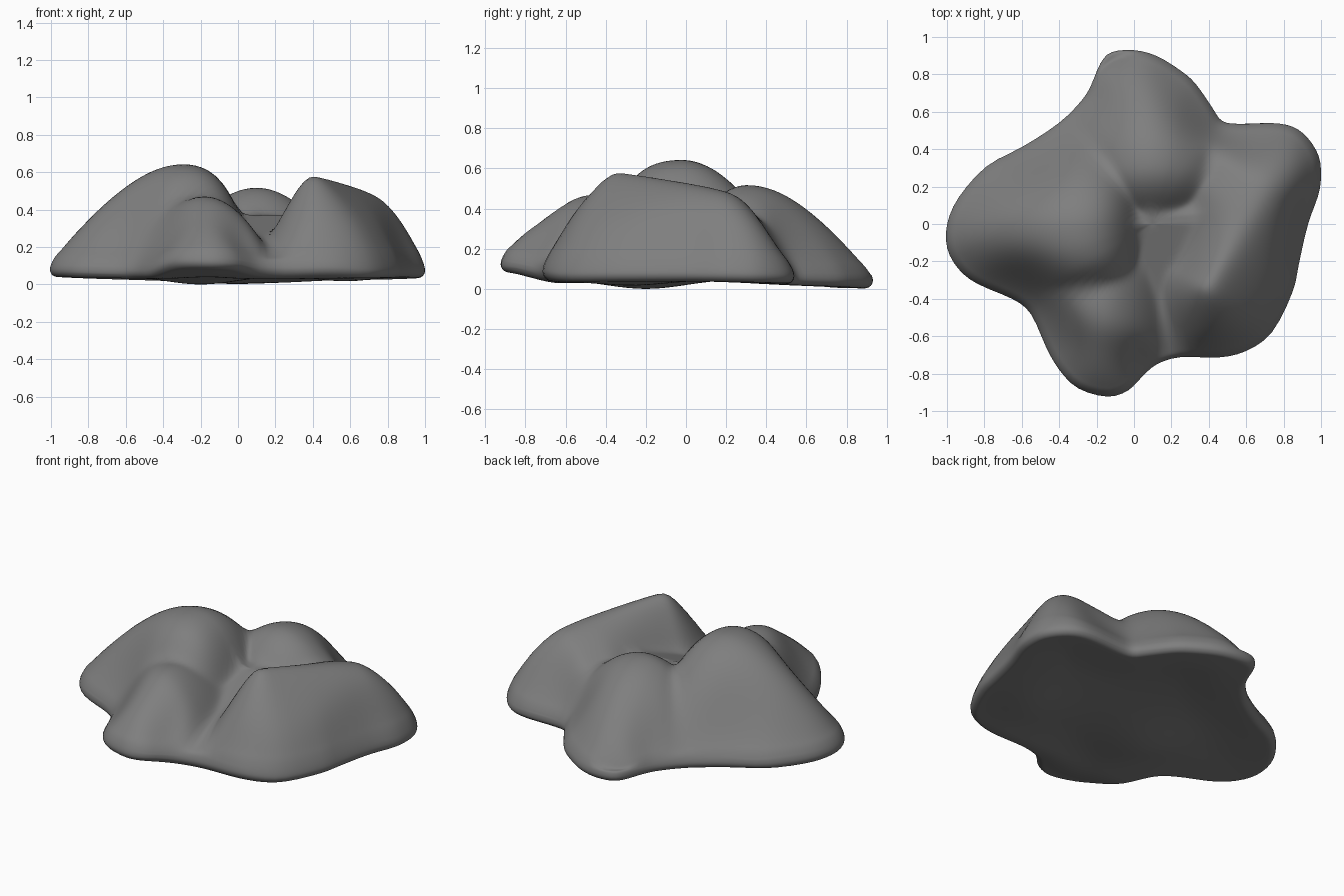
import bpy
import math
from mathutils import Vector, kdtree

cube = bpy.data.objects.get("Cube")
if cube:
    bpy.data.objects.remove(cube, do_unlink=True)

# Footprint of the mound, counterclockwise from its east side
FOOTPRINT = [
    (1, .25), (.99, .36), (.93, .46), (.85, .52), (.74, .54), (.56, .535), (.47, .55),
    (.42, .62), (.33, .75), (.25, .82), (.12, .9), (0, .93), (-.12, .92), (-.18, .86),
    (-.23, .74), (-.28, .66), (-.4, .54), (-.6, .41), (-.79, .31), (-.94, .14), (-1, 0),
    (-1, -.13), (-.94, -.24), (-.84, -.32), (-.65, -.4), (-.55, -.48), (-.47, -.66),
    (-.4, -.78), (-.3, -.88), (-.14, -.925), (-.03, -.89), (.04, -.82), (.12, -.75),
    (.25, -.71), (.45, -.715), (.6, -.68), (.74, -.58), (.85, -.36), (.88, -.22),
    (.93, 0), (.985, .15)]
SAMPLES = 30      # fine outline samples per footprint point
COLUMN_STEP = 10  # every tenth sample becomes a mesh column
RINGS = 56
CENTRE = Vector((.1, 0))
LIP = .04


def smooth_loop(points, samples):
    """Closed Catmull-Rom curve through the points."""
    pts = [Vector(p) for p in points]
    count = len(pts)
    loop = []
    for i in range(count):
        a, b, c, d = (pts[(i + k) % count] for k in (-1, 0, 1, 2))
        for j in range(samples):
            t = j / samples
            loop.append(.5 * (2 * b + (c - a) * t + (2 * a - 5 * b + 4 * c - d) * t * t
                              + (3 * b - a - 3 * c + d) * t ** 3))
    return loop


def smoothstep(t):
    t = min(max(t, 0), 1)
    return t * t * (3 - 2 * t)


outline = smooth_loop(FOOTPRINT, SAMPLES)
columns = outline[::COLUMN_STEP]
n = len(columns)
tree = kdtree.KDTree(len(outline))
for i, p in enumerate(outline):
    tree.insert((p.x, p.y, 0), i)
tree.balance()
posts = outline[::2]
weights = [(p.x, p.y, (p - posts[i - 1]).length) for i, p in enumerate(posts)]


def inset(x, y, d):
    """Distance to the footprint edge, rounded off so that it has no creases."""
    if d < .015:
        return d
    pull = sum(w * ((x - px) ** 2 + (y - py) ** 2) ** -1.5 for px, py, w in weights)
    return d + (math.sqrt(2 / pull) - d) * smoothstep((d - .015) / .04)


def dome(x, y, centre, height, west, east, south, north, steep=0):
    """Paraboloid with its own fall-off in each direction, steeper to east and south."""
    dx, dy = x - centre[0], y - centre[1]
    drop = (west if dx < 0 else east) * dx * dx + (south if dy < 0 else north) * dy * dy
    return height - drop - steep * (max(dx, 0) ** 4 + min(dy, 0) ** 4)


def ridge(x, y):
    """Sloping crest of the east lobe, steeper on its valley side."""
    start, end = Vector((.4, -.34)), Vector((.69, .18))
    along = end - start
    offset = Vector((x, y)) - start
    s = min(max(offset.dot(along) / along.length_squared, 0), 1)
    dist = (offset - along * s).length
    across = (along.x * offset.y - along.y * offset.x) / along.length
    valley = smoothstep(.5 + .5 * across / max(dist, .001))
    slope = 1 + valley * (1 - 1.3 * smoothstep(s * 1.2))
    soft = .07 + .07 * s
    return .595 - .085 * s - slope * (math.hypot(dist, soft) - soft)


def rim_height(x, y):
    return .07 + .02 * abs(x) - .02 * max(y, 0) + .06 * smoothstep((-y - .6) / .3)


def lip_curve(d):
    """Quarter-round at the outer edge."""
    return LIP * math.sqrt(1 - (1 - min(d / LIP, 1)) ** 2)


def flank(x, y, d):
    """Rise of the outer slope, steepest around the south-east."""
    slope = 1 + .7 * smoothstep((x - .8 * y - .3) / .4) * smoothstep(x / .3)
    depth = inset(x, y, d)
    return lip_curve(d) + slope * depth + 3 * depth * depth


def top_height(x, y, d):
    lobes = [
        dome(x, y, (-.32, -.02), .662, 1.05, 1.2, .8, 1.8, 13),   # west
        dome(x, y, (.1, .31), .53, 1.8, 1.8, 2.7, 1.15),          # north
        dome(x, y, (-.19, -.5), .49, 1.5, 2.5, 1.5, .7),          # south
        ridge(x, y),                                              # east
        .38 + .33 * min(y, 0) - .5 * max(y - .05, 0),             # valley floor
    ]
    crest = sum(max(z, .01) ** 18 for z in lobes) ** (1 / 18)
    rim = rim_height(x, y)
    body = max(crest - rim, .03)
    edge = flank(x, y, d)
    if edge < 1e-5:
        return rim
    return rim + (body ** -6 + edge ** -6) ** (-1 / 6)


def bottom_height(x, y, d):
    """Shallow underside resting on three low swells."""
    swells = [(-.2, -.2, .05), (.65, -.3, .04), (0, .85, .05)]
    inner = .06 - sum(depth * math.exp(-12 * ((x - sx) ** 2 + (y - sy) ** 2))
                      for sx, sy, depth in swells)
    z = rim_height(x, y) - lip_curve(d)
    return z + (inner - z) * smoothstep(d / .4)


# Rings of vertices from the footprint to the centre, above and below
def ring(t, height):
    row = []
    for p in columns:
        q = CENTRE.lerp(p, t)
        d = 0 if t == 1 else tree.find((q.x, q.y, 0))[2]
        row.append((q.x, q.y, height(q.x, q.y, d)))
    return row


def pole(height):
    d = tree.find((CENTRE.x, CENTRE.y, 0))[2]
    return (CENTRE.x, CENTRE.y, height(CENTRE.x, CENTRE.y, d))


steps = [1 - (1 - i / RINGS) ** 2 for i in range(1, RINGS + 1)]
rows = [ring(t, top_height) for t in steps]
rows += [ring(t, bottom_height) for t in reversed(steps[:-1])]
verts = [v for row in rows for v in row] + [pole(top_height), pole(bottom_height)]
lowest = min(v[2] for v in verts)
verts = [(x, y, z - lowest) for x, y, z in verts]

faces = []
for r in range(len(rows) - 1):
    for i in range(n):
        j = (i + 1) % n
        faces.append((r * n + i, (r + 1) * n + i, (r + 1) * n + j, r * n + j))
top_pole, bottom_pole = len(verts) - 2, len(verts) - 1
last = (len(rows) - 1) * n
for i in range(n):
    j = (i + 1) % n
    faces.append((top_pole, i, j))
    faces.append((bottom_pole, last + j, last + i))

mesh = bpy.data.meshes.new("lumpy_mound")
mesh.from_pydata(verts, [], faces)
mesh.update()
mound = bpy.data.objects.new("lumpy_mound", mesh)
bpy.context.collection.objects.link(mound)
mesh.shade_smooth()

# Soften the creases between the lobes
soften = mound.modifiers.new("soften", "SMOOTH")
soften.factor = .5
soften.iterations = 3

# Plain grey surface
grey = bpy.data.materials.new("mid_grey")
grey.use_nodes = True
colour = (.21, .21, .21, 1)
grey.diffuse_color = colour
grey.node_tree.nodes["Principled BSDF"].inputs["Base Color"].default_value = colour
mesh.materials.append(grey)
